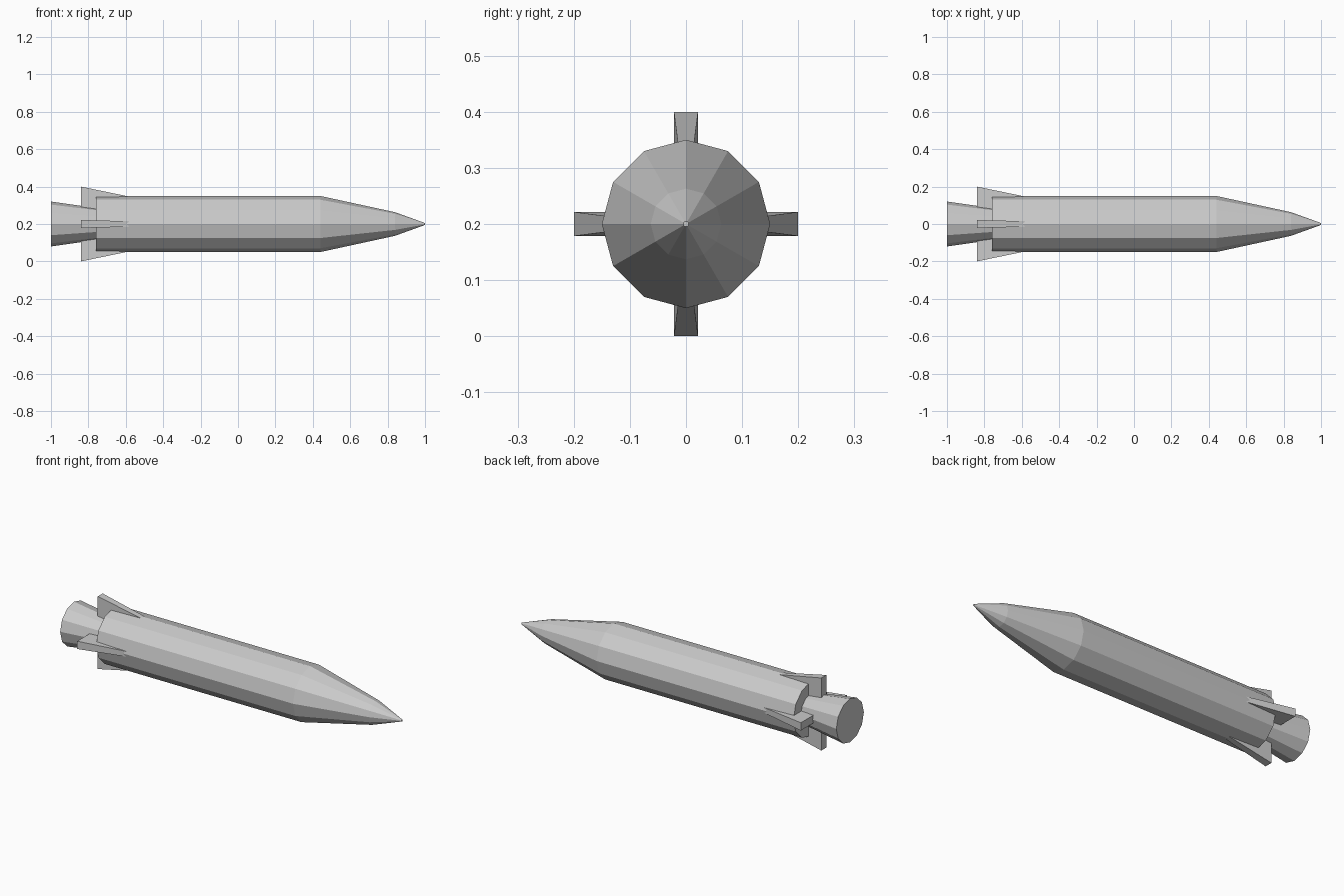
import bpy, bmesh
from math import sin, cos, pi, tau
from mathutils import Matrix, Vector

if "Cube" in bpy.data.objects:
    bpy.data.objects.remove(bpy.data.objects["Cube"])

AXIS_Z = 0.2
SIDES = 12


def finish(bm, name):
    bmesh.ops.recalc_face_normals(bm, faces=bm.faces[:])
    mesh = bpy.data.meshes.new(name)
    bm.to_mesh(mesh)
    bm.free()
    obj = bpy.data.objects.new(name, mesh)
    obj.location.z = AXIS_Z
    bpy.context.collection.objects.link(obj)
    return obj


def turned(name, profile):
    """Twelve-sided solid along x from (x, radius) pairs, capped at both ends."""
    bm = bmesh.new()
    rings = [[bm.verts.new((x, r * cos(tau * i / SIDES), r * sin(tau * i / SIDES)))
              for i in range(SIDES)] for x, r in profile]
    for a, b in zip(rings, rings[1:]):
        for i in range(SIDES):
            j = (i + 1) % SIDES
            bm.faces.new((a[i], a[j], b[j], b[i]))
    bm.faces.new(rings[0])
    bm.faces.new(rings[-1])
    return finish(bm, name)


def fin(name, angle):
    """Wedge that thins and sinks into the body towards the front."""
    bm = bmesh.new()
    bmesh.ops.create_cube(bm, size=2)
    for v in bm.verts:
        back = v.co.x < 0
        x = -0.84 if back else -0.54
        y = (0.0215 if back else 0.0135) * v.co.y
        z = 0.08 if v.co.z < 0 else (0.2 if back else 0.138)
        v.co = Vector((x, y, z))
    bm.transform(Matrix.Rotation(angle, 4, 'X'))
    return finish(bm, name)


# Body with two-stage pointed nose
turned("body", [(-0.76, 0.15), (0.44, 0.15), (0.84, 0.063), (1.0, 0.005)])

# Flared exhaust nozzle
turned("nozzle", [(-1.0, 0.12), (-0.72, 0.08)])

# Four tail fins
for k, side in enumerate(("top", "right", "bottom", "left")):
    fin("fin_" + side, k * pi / 2)
